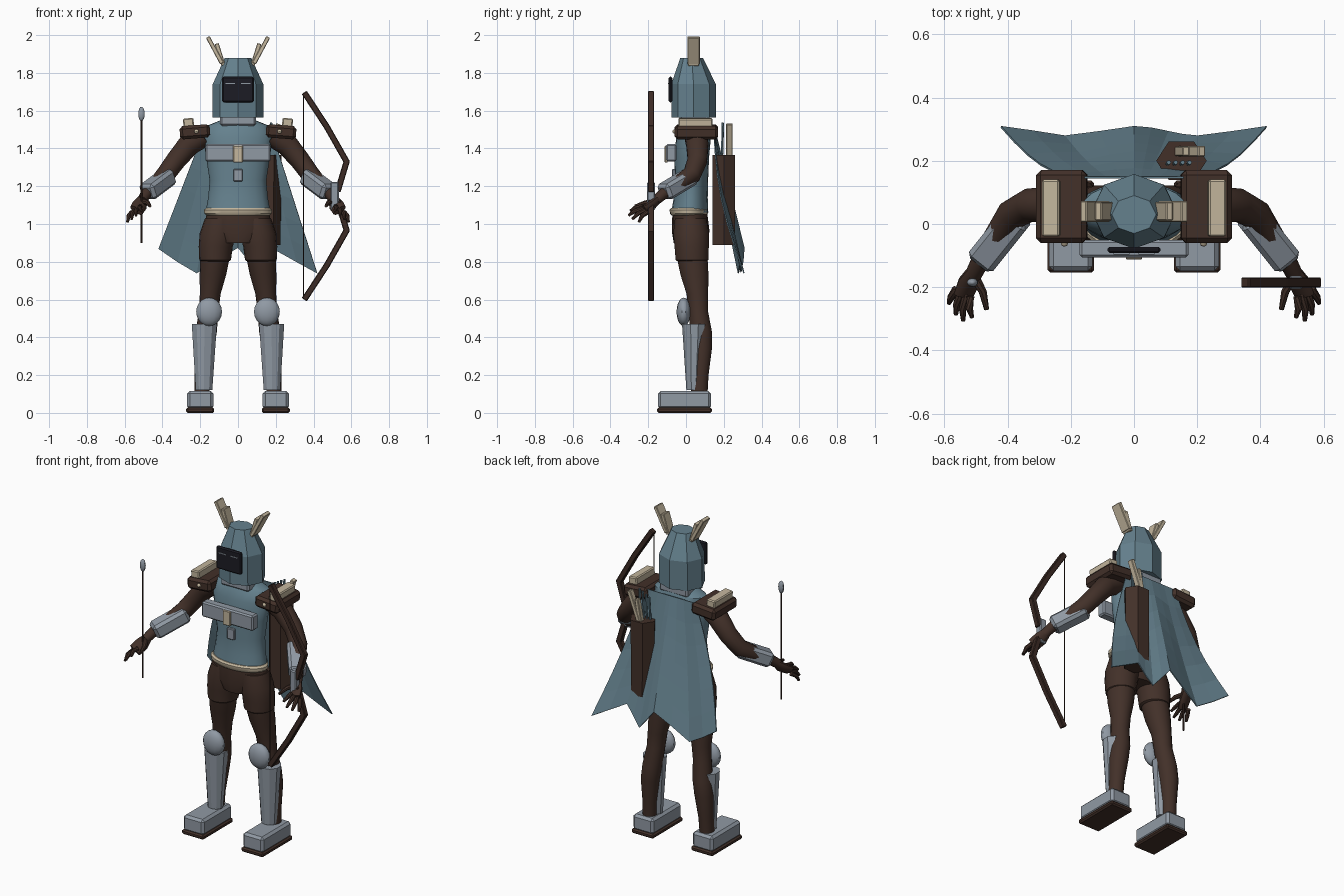
import bpy, bmesh, math
from mathutils import Vector, Matrix

cube = bpy.data.objects.get("Cube")
if cube:
    bpy.data.objects.remove(cube)


def material(name, rgb):
    m = bpy.data.materials.new(name)
    m.use_nodes = True
    m.diffuse_color = (*rgb, 1)
    m.node_tree.nodes["Principled BSDF"].inputs["Base Color"].default_value = (*rgb, 1)
    return m


CLOTH = material("blue grey cloth", (0.13, 0.22, 0.27))
STEEL = material("steel grey", (0.28, 0.32, 0.37))
BROWN = material("dark brown leather", (0.055, 0.03, 0.022))
WOOD = material("bow wood", (0.045, 0.024, 0.018))
CREAM = material("cream", (0.55, 0.47, 0.34))
BLACK = material("visor black", (0.012, 0.012, 0.018))
smooth = []
Y, Z = Vector((0, 1, 0)), Vector((0, 0, 1))


def finish(name, bm, mat, soft=False):
    bmesh.ops.recalc_face_normals(bm, faces=bm.faces)
    mesh = bpy.data.meshes.new(name)
    bm.to_mesh(mesh)
    bm.free()
    mesh.materials.append(mat)
    ob = bpy.data.objects.new(name, mesh)
    bpy.context.collection.objects.link(ob)
    if soft:
        smooth.append(ob)
    return ob


def frame(t, ref=Y):
    # local z along t, local y near ref
    t = t.normalized()
    v = (ref - ref.dot(t) * t).normalized()
    return Matrix((v.cross(t), v, t)).transposed()


def box(name, c, size, mat, bevel=0.0, rot=None):
    bm = bmesh.new()
    bmesh.ops.create_cube(bm, size=1)
    bmesh.ops.scale(bm, vec=size, verts=bm.verts)
    if bevel:
        bmesh.ops.bevel(bm, geom=bm.edges[:], offset=bevel, segments=1, affect='EDGES')
    bm.transform(Matrix.Translation(c) @ (rot or Matrix.Identity(3)).to_4x4())
    return finish(name, bm, mat)


def beam(name, a, b, w, d, mat, bevel=0.0, ref=Y):
    a, b = Vector(a), Vector(b)
    return box(name, (a + b) / 2, (w, d, (b - a).length), mat, bevel, frame(b - a, ref))


def loft(name, rings, mat, n=16, s=1, soft=True, flat=False, phase=0.0):
    # rings: (x, y, z, rx, ry); s mirrors x; flat keeps every ring horizontal
    bm = bmesh.new()
    pts = [Vector((s * r[0], r[1], r[2])) for r in rings]
    loops = []
    for i, r in enumerate(rings):
        t = Z if flat else pts[min(i + 1, len(pts) - 1)] - pts[max(i - 1, 0)]
        m = frame(t)
        loops.append([bm.verts.new(pts[i] + m @ Vector((r[3] * math.cos(a), r[4] * math.sin(a), 0)))
                      for a in (phase + math.tau * k / n for k in range(n))])
    for p, q in zip(loops, loops[1:]):
        for k in range(n):
            bm.faces.new((p[k], p[(k + 1) % n], q[(k + 1) % n], q[k]))
    bm.faces.new(loops[0])
    bm.faces.new(loops[-1])
    return finish(name, bm, mat, soft)


def tube(name, pts, radii, mat, n=10, s=1):
    return loft(name, [(*p, r, r) for p, r in zip(pts, radii)], mat, n, s)


def ball(name, c, r, mat, u=14, v=10):
    bm = bmesh.new()
    bmesh.ops.create_uvsphere(bm, u_segments=u, v_segments=v, radius=1)
    bm.transform(Matrix.Translation(c) @ Matrix.Diagonal((*r, 1)))
    return finish(name, bm, mat, True)


# Head: faceted hood, visor with eye slits, neck block
loft("hood", [(0, .04, 1.565, .136, .118), (0, .04, 1.74, .134, .118), (0, .03, 1.88, .07, .06)],
     CLOTH, 8, soft=False, flat=True)
box("neck", (0, .045, 1.55), (.19, .16, .06), STEEL, .01)
box("visor", (0, -.082, 1.712), (.168, .02, .136), BLACK, .007)
for x in (-.04, .04):
    box("eye_slit", (x, -.094, 1.745), (.05, .004, .005), STEEL)

# Torso: tunic, belt, chest armour
loft("tunic", [(0, .02, 1.06, .172, .098), (0, .025, 1.14, .158, .09), (0, .03, 1.23, .15, .087),
               (0, .03, 1.35, .168, .092), (0, .04, 1.46, .185, .092), (0, .05, 1.52, .165, .08),
               (0, .05, 1.55, .09, .06)], CLOTH, 20, flat=True)
loft("belt", [(0, .015, 1.045, .165, .09), (0, .015, 1.055, .178, .1), (0, .015, 1.075, .18, .102),
              (0, .015, 1.085, .168, .094)], CREAM, 24, flat=True)
box("chest_plate", (0, -.078, 1.377), (.345, .055, .092), STEEL, .008)
box("chest_clasp", (0, -.105, 1.37), (.052, .016, .09), CREAM, .004)
box("lower_clasp", (0, -.064, 1.258), (.048, .02, .066), STEEL, .004)
loft("pelvis", [(0, .02, .9, .1, .085), (0, .025, .96, .185, .1), (0, .02, 1.06, .165, .092)],
     BROWN, 20, flat=True)

TIPS = [(.585, -.25, 1.01), (.563, -.285, 1.025), (.54, -.305, 1.045), (.512, -.295, 1.07)]

for s, side in ((1, "left_"), (-1, "right_")):
    # Horns made of two slabs
    beam(side + "long_horn", (s * .085, .04, 1.85), (s * .16, .04, 1.99), .022, .066, CREAM, .003)
    beam(side + "short_horn", (s * .077, .04, 1.84), (s * .113, .04, 1.955), .022, .058, CREAM, .003)
    # Shoulder armour
    tilt = Matrix.Rotation(s * .08, 3, 'Y')
    box(side + "shoulder_pad", (s * .228, .055, 1.488), (.16, .23, .07), BROWN, .015, tilt)
    box(side + "shoulder_crest", (s * .262, .05, 1.535), (.056, .18, .05), CREAM, .006, tilt)
    ball(side + "shoulder_stud", (s * .22, -.06, 1.49), (.012, .012, .012), CREAM, 8, 6)
    # Arm, gauntlet and hand
    tube(side + "arm", [(.18, .05, 1.47), (.26, .06, 1.42), (.33, .06, 1.335), (.385, .03, 1.26),
                        (.44, -.055, 1.2), (.49, -.125, 1.155), (.508, -.16, 1.125)],
         [.06, .06, .053, .05, .043, .029, .027], BROWN, 14, s)
    beam(side + "gauntlet", (s * .365, .03, 1.255), (s * .485, -.12, 1.165), .098, .088, STEEL, .016, Z)
    loft(side + "palm", [(.502, -.145, 1.135, .026, .02), (.52, -.18, 1.1, .04, .023),
                         (.538, -.222, 1.072, .038, .018)], BROWN, 10, s)
    for i, tip in enumerate(TIPS):
        k = Vector((.562 - .015 * i, -.205 - .008 * i, 1.062 + .01 * i))
        t = Vector(tip)
        mid = k.lerp(t, .5) + Vector((.006, -.006, .006))
        tube(side + "finger", [k, mid, t], [.013, .012, .007], BROWN, 8, s)
    tube(side + "thumb", [(.505, -.165, 1.12), (.478, -.215, 1.112), (.466, -.27, 1.095)],
         [.016, .013, .008], BROWN, 8, s)
    # Leg with shorts, knee guard, shin guard and boot
    loft(side + "shorts", [(.095, .025, 1.03, .08, .085), (.105, .027, .95, .098, .096),
                           (.118, .03, .88, .09, .092), (.121, .032, .81, .084, .088),
                           (.122, .032, .802, .074, .078)], BROWN, 18, s, flat=True)
    loft(side + "leg", [(.121, .032, .83, .078, .083), (.133, .045, .73, .07, .075),
                        (.147, .06, .63, .055, .058), (.155, .065, .54, .052, .052),
                        (.168, .08, .43, .056, .058), (.18, .083, .34, .054, .055),
                        (.188, .075, .2, .042, .045), (.192, .07, .09, .04, .044)],
         BROWN, 18, s, flat=True)
    ball(side + "knee_guard", (s * .153, -.012, .535), (.07, .038, .075), STEEL)
    loft(side + "shin_guard", [(.178, .045, .47, .07, .066), (.18, .04, .12, .046, .038)],
         STEEL, 10, s, soft=False, flat=True, phase=math.pi / 10)
    box(side + "boot", (s * .2, -.008, .068), (.138, .28, .096), STEEL, .014)
    box(side + "sole", (s * .2, -.008, .014), (.148, .29, .028), BROWN, .008)

# Cape with a ragged hem
HEM = [(-1, .87), (-.76, .8), (-.52, .74), (-.26, .81), (0, .875), (.13, .81),
       (.26, .745), (.37, .8), (.48, .86), (.74, .8), (1, .74)]
ROWS = 6
bm = bmesh.new()
grid = []
for j in range(ROWS + 1):
    v = j / ROWS
    grid.append([bm.verts.new((u * (.17 + .25 * v),
                               .15 + .145 * v + .015 * v * math.cos(math.tau * u) - .04 * u * u * math.sin(math.pi * v),
                               1.52 + (h - 1.52) * v)) for u, h in HEM])
for p, q in zip(grid, grid[1:]):
    for k in range(len(HEM) - 1):
        bm.faces.new((p[k], p[k + 1], q[k + 1], q[k]))
cape = finish("cape", bm, CLOTH)
cape.modifiers.new("thickness", 'SOLIDIFY').thickness = .006

# Quiver with arrows and fletching
loft("quiver", [(.15, .2, .89, .075, .07), (.15, .2, 1.365, .08, .07)], BROWN, 6, soft=False, flat=True)
for i in range(4):
    x = .105 + .022 * i
    tube("quiver_arrow", [(x, .19, 1.33), (x + .005, .195, 1.5 + .012 * i)], [.007, .007], CLOTH, 6)
beam("long_fletching", (.15, .23, 1.36), (.215, .23, 1.53), .024, .034, CREAM, .003)
beam("short_fletching", (.14, .23, 1.36), (.165, .23, 1.49), .022, .03, CREAM, .003)

# Bow: jointed limbs, grip and string
LIMB = [(.355, 1.69), (.47, 1.515), (.575, 1.33), (.53, 1.18)]
for sign in (1, -1):
    path = [(x, -.185, 1.148 + sign * (z - 1.148)) for x, z in LIMB]
    for a, b in zip(path, path[1:]):
        a, b = Vector(a), Vector(b)
        ext = (b - a).normalized() * .008
        beam("bow_limb", a - ext, b + ext, .032, .033, WOOD, .004)
box("bow_grip", (.512, -.185, 1.147), (.044, .042, .15), STEEL, .006)
tube("bow_string", [(.346, -.185, .61), (.346, -.185, 1.685)], [.003, .003], WOOD, 6)

# Arrow held in the right hand
tube("arrow_shaft", [(-.511, -.185, .9), (-.511, -.185, 1.56)], [.005, .005], WOOD, 8)
ball("arrow_head", (-.511, -.185, 1.583), (.018, .014, .038), STEEL, 10, 8)

# Smooth shading on the organic parts
bpy.ops.object.select_all(action='DESELECT')
for ob in smooth:
    ob.select_set(True)
bpy.context.view_layer.objects.active = smooth[0]
bpy.ops.object.shade_smooth_by_angle(angle=math.radians(40))
